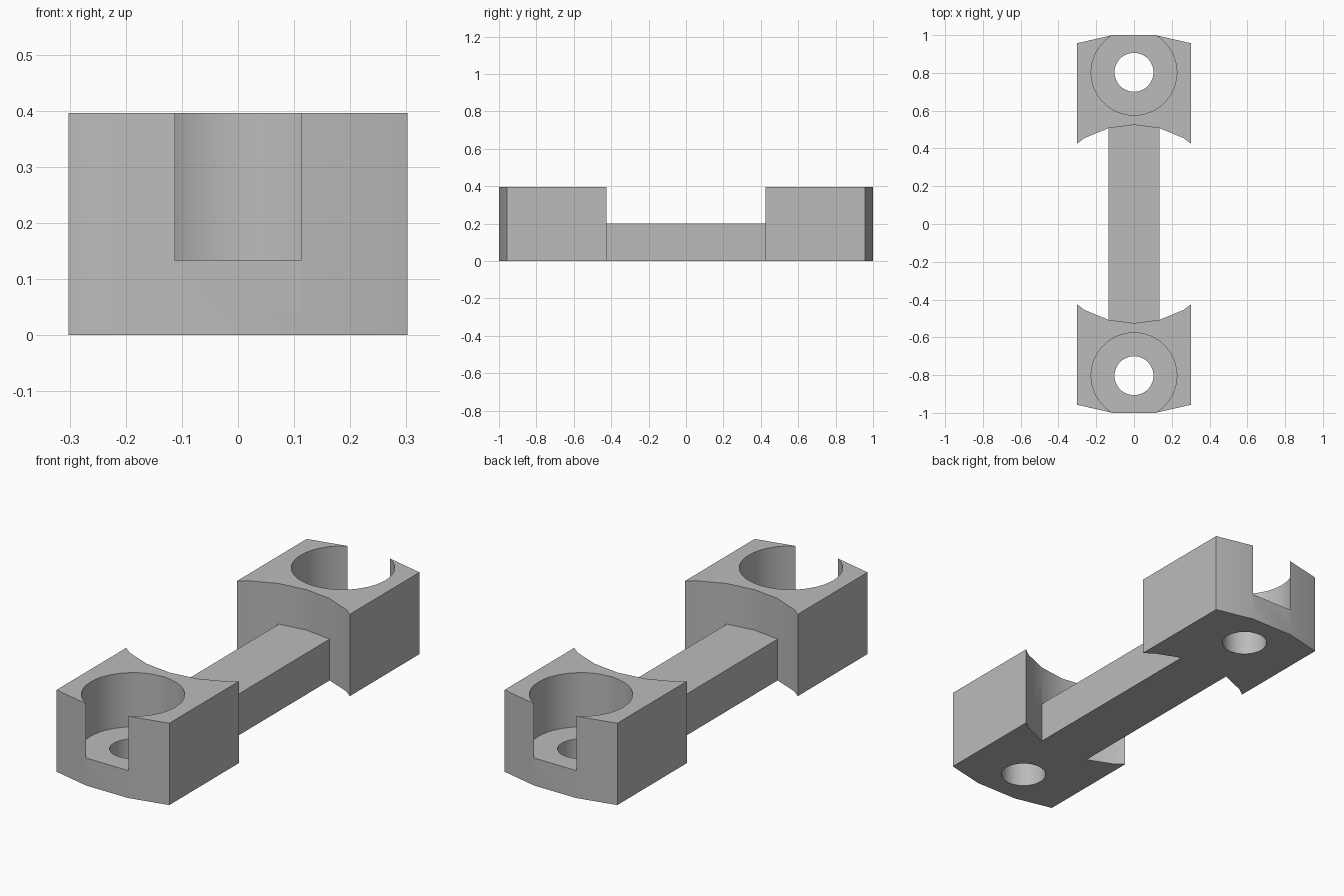
import bpy, bmesh
from math import sin, cos, pi, radians

HEIGHT, BAR_HEIGHT, FLOOR = 0.396, 0.2, 0.133
HALF_WIDTH, SEAT_Y = 0.302, 0.803
POCKET_R, BORE_R = 0.227, 0.103

if "Cube" in bpy.data.objects:
    bpy.data.objects.remove(bpy.data.objects["Cube"])

grey = bpy.data.materials.new("plain grey")
grey.use_nodes = True
grey.diffuse_color = (0.5, 0.5, 0.5, 1)
grey.node_tree.nodes["Principled BSDF"].inputs["Base Color"].default_value = (0.5, 0.5, 0.5, 1)


def prism(name, outline, z0, z1):
    """Extrude a flat outline between two heights."""
    bm = bmesh.new()
    face = bm.faces.new([bm.verts.new((x, y, z0)) for x, y in outline])
    top = bmesh.ops.extrude_face_region(bm, geom=[face])["geom"]
    bmesh.ops.translate(bm, vec=(0, 0, z1 - z0),
                        verts=[v for v in top if isinstance(v, bmesh.types.BMVert)])
    bmesh.ops.recalc_face_normals(bm, faces=bm.faces)
    mesh = bpy.data.meshes.new(name)
    bm.to_mesh(mesh)
    bm.free()
    mesh.materials.append(grey)
    obj = bpy.data.objects.new(name, mesh)
    bpy.context.collection.objects.link(obj)
    return obj


def circle(radius, y, sides=48):
    return [(radius * cos(2 * pi * i / sides), y + radius * sin(2 * pi * i / sides))
            for i in range(sides)]


def arc(radius, angles):
    """Arc about the origin, ended where it meets the block sides."""
    pts = [(radius * sin(a), radius * cos(a)) for a in angles]
    for end, inner in ((0, 1), (-1, -2)):
        (x0, y0), (x1, y1) = pts[end], pts[inner]
        side = HALF_WIDTH if x0 > 0 else -HALF_WIDTH
        pts[end] = (side, y1 + (y0 - y1) * (side - x1) / (x0 - x1))
    return pts


def combine(target, tool, operation):
    mod = target.modifiers.new("combine", 'BOOLEAN')
    mod.operation, mod.solver, mod.object = operation, 'EXACT', tool
    bpy.context.view_layer.objects.active = target
    bpy.ops.object.modifier_apply(modifier=mod.name)
    bpy.data.objects.remove(tool)


# Connecting bar
body = prism("double_ended_holder", [(-0.136, -0.55), (0.136, -0.55),
                                     (0.136, 0.55), (-0.136, 0.55)], 0, BAR_HEIGHT)

# End block outline: faceted outer arc and concave inner arc
outer = arc(1 / cos(pi / 28), [(i - 1.5) * pi / 14 for i in range(4)])
inner = arc(0.525, [(3 - i) * pi / 12 for i in range(7)])
outline = outer + inner

for s in (1, -1):
    block = prism("end_block", [(x, s * y) for x, y in outline], 0, HEIGHT)
    combine(body, block, 'UNION')

# Round pockets open at the ends, with through bores
for s in (1, -1):
    combine(body, prism("pocket_cutter", circle(POCKET_R, s * SEAT_Y), FLOOR, 0.6), 'DIFFERENCE')
    combine(body, prism("bore_cutter", circle(BORE_R, s * SEAT_Y), -0.1, 0.3), 'DIFFERENCE')

bpy.ops.object.select_all(action='DESELECT')
body.select_set(True)
bpy.context.view_layer.objects.active = body
bpy.ops.object.shade_smooth_by_angle(angle=radians(30))
